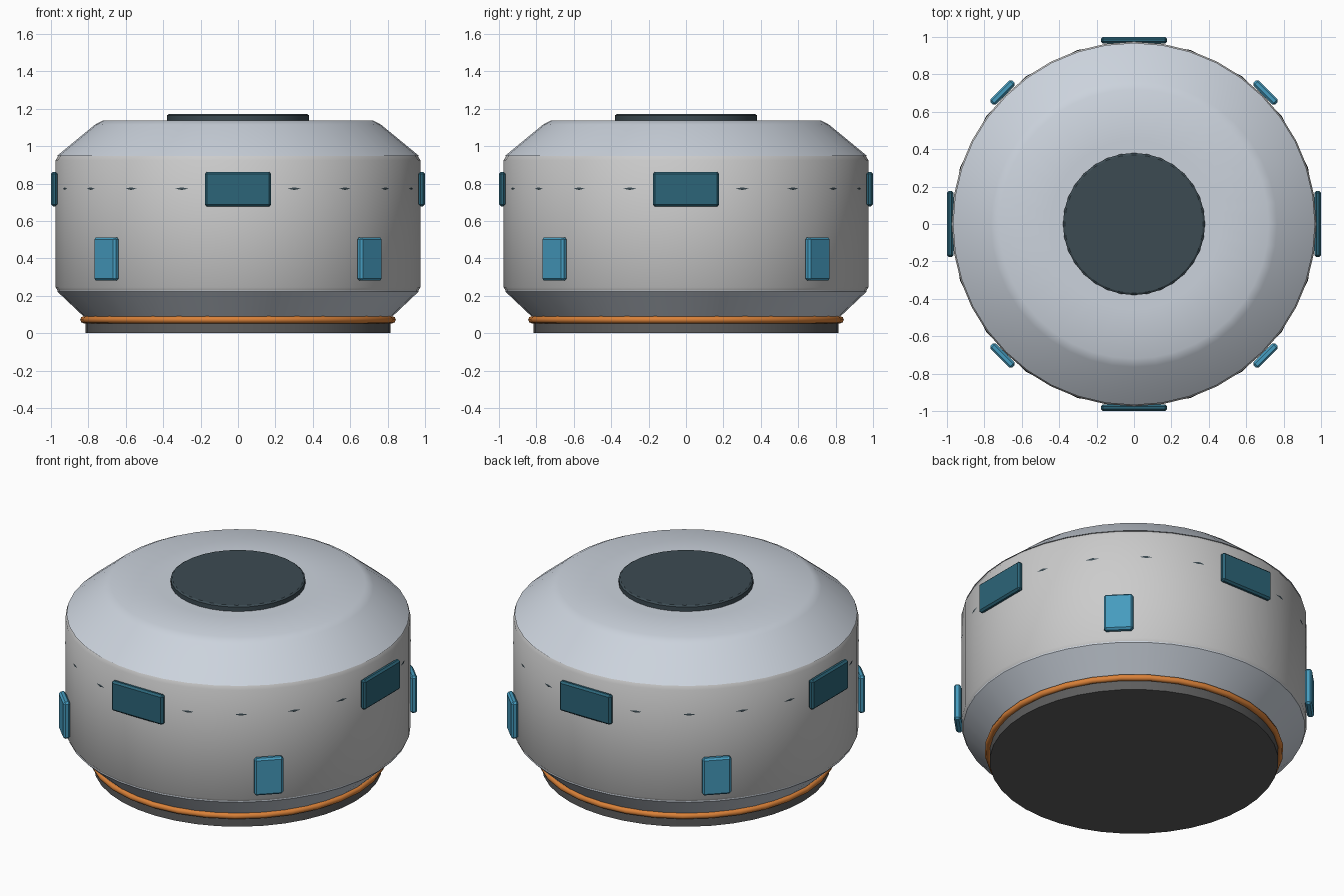
import bpy, bmesh, math
from mathutils import Matrix

if "Cube" in bpy.data.objects:
    bpy.data.objects.remove(bpy.data.objects["Cube"])

def material(name, rgb):
    m = bpy.data.materials.new(name)
    m.diffuse_color = (*rgb, 1)
    m.use_nodes = True
    m.node_tree.nodes["Principled BSDF"].inputs["Base Color"].default_value = m.diffuse_color
    return m

WHITE = material("hull_white", (0.78, 0.79, 0.78))
PALE = material("pale_blue_grey", (0.60, 0.65, 0.72))
DARK = material("dark_slate", (0.045, 0.07, 0.085))
BASE = material("base_grey", (0.11, 0.11, 0.11))
ORANGE = material("orange", (0.70, 0.22, 0.04))
TEAL = material("deep_teal", (0.025, 0.13, 0.19))
BLUE = material("window_blue", (0.06, 0.33, 0.52))

def finish(name, bm, mat, angle):
    bmesh.ops.recalc_face_normals(bm, faces=bm.faces)
    me = bpy.data.meshes.new(name)
    bm.to_mesh(me)
    bm.free()
    ob = bpy.data.objects.new(name, me)
    bpy.context.collection.objects.link(ob)
    me.materials.append(mat)
    bpy.ops.object.select_all(action='DESELECT')
    ob.select_set(True)
    bpy.context.view_layer.objects.active = ob
    if angle:
        bpy.ops.object.shade_smooth_by_angle(angle=math.radians(angle))
    return ob

def lathe(name, profile, mat, n=40, angle=35, closed=False):
    """Revolve (radius, z) points; open profiles get end caps, closed ones form a ring."""
    bm = bmesh.new()
    rings = [[bm.verts.new((r * math.cos(2 * math.pi * i / n),
                            r * math.sin(2 * math.pi * i / n), z))
              for i in range(n)] for r, z in profile]
    pairs = list(zip(rings, rings[1:]))
    if closed:
        pairs.append((rings[-1], rings[0]))
    else:
        bm.faces.new(rings[0])
        bm.faces.new(rings[-1])
    for a, b in pairs:
        for i in range(n):
            j = (i + 1) % n
            bm.faces.new((a[i], a[j], b[j], b[i]))
    return finish(name, bm, mat, angle)

def ring(name, major, minor, z, mat, n):
    prof = [(major + minor * math.cos(k * math.pi / 4),
             z + minor * math.sin(k * math.pi / 4)) for k in range(8)]
    lathe(name, prof, mat, n, 50, closed=True)

def panel(name, size, radius, z, degrees, mat):
    """Chamfered box mounted on the hull, facing outwards."""
    bm = bmesh.new()
    bmesh.ops.create_cube(bm, size=1)
    bmesh.ops.scale(bm, vec=size, verts=bm.verts)
    bmesh.ops.bevel(bm, geom=bm.edges[:], offset=0.011, segments=1,
                    affect='EDGES', profile=0.5)
    bm.transform(Matrix.Rotation(math.radians(degrees), 4, 'Z')
                 @ Matrix.Translation((radius, 0, z)))
    finish(name, bm, mat, 0)

# stacked hull sections
lathe("base_plate", [(0.815, 0), (0.815, 0.09)], BASE)
lathe("lower_skirt", [(0.81, 0.075), (0.965, 0.222), (0.965, 0.23)], PALE)
lathe("main_hull", [(0.96, 0.222), (0.975, 0.245), (0.975, 0.925), (0.96, 0.95)], WHITE, angle=50)
lathe("upper_shoulder", [(0.968, 0.948), (0.765, 1.115), (0.72, 1.138), (0.45, 1.138)], PALE, angle=45)
lathe("top_hatch", [(0.38, 1.12), (0.38, 1.165), (0.37, 1.172)], DARK, 32)

# thin bands, the dark one almost buried in the hull
ring("orange_band", 0.825, 0.019, 0.072, ORANGE, 32)
ring("dark_seam", 0.962, 0.016, 0.773, DARK, 20)

# four wide panels on the axes, four upright ones on the diagonals
for k in range(4):
    panel(f"wide_panel_{k}", (0.035, 0.355, 0.185), 0.9825, 0.77, 90 * k, TEAL)
    panel(f"tall_panel_{k}", (0.04, 0.165, 0.23), 0.995, 0.397, 45 + 90 * k, BLUE)
